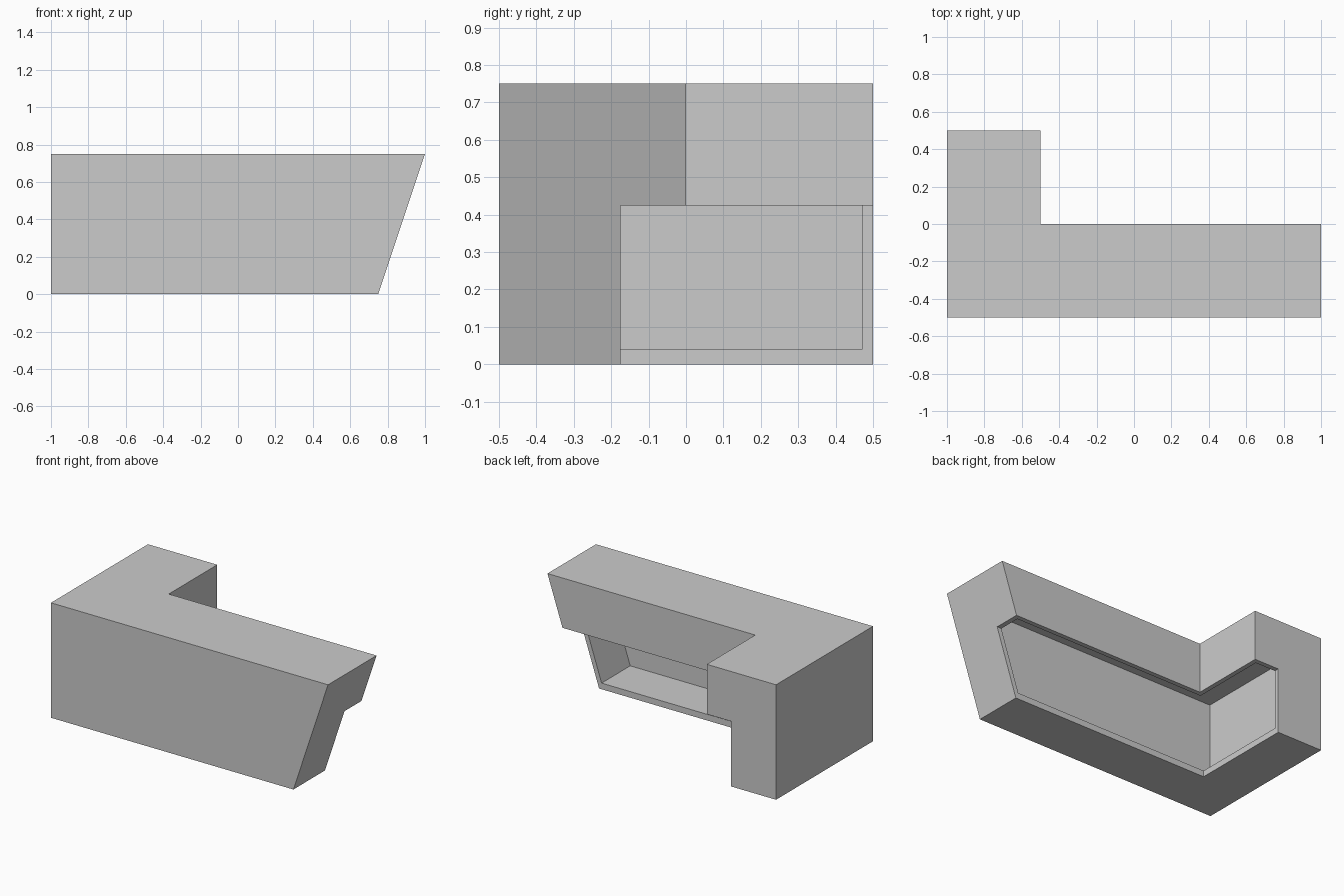
import bpy
import bmesh

cube = bpy.data.objects.get("Cube")
if cube:
    bpy.data.objects.remove(cube, do_unlink=True)

WALL = 0.03        # shell thickness
FLOOR = 0.04       # thickness of the bottom shelf
HEIGHT = 0.75
UNDERSIDE = 0.425  # height of the overhang's lower edge

grey = bpy.data.materials.new("light_grey")
grey.use_nodes = True
colour = (0.6, 0.6, 0.6, 1)
grey.diffuse_color = colour
grey.node_tree.nodes["Principled BSDF"].inputs["Base Color"].default_value = colour


def prism(name, outline, z0, z1):
    """Join a bottom and a top outline; outline(z) gives the points at height z."""
    bm = bmesh.new()
    low = [bm.verts.new((x, y, z0)) for x, y in outline(z0)]
    high = [bm.verts.new((x, y, z1)) for x, y in outline(z1)]
    bm.faces.new(low)
    bm.faces.new(high)
    for i in range(len(low)):
        j = (i + 1) % len(low)
        bm.faces.new((low[i], low[j], high[j], high[i]))
    bmesh.ops.recalc_face_normals(bm, faces=bm.faces[:])
    mesh = bpy.data.meshes.new(name)
    bm.to_mesh(mesh)
    bm.free()
    obj = bpy.data.objects.new(name, mesh)
    bpy.context.collection.objects.link(obj)
    mesh.materials.append(grey)
    return obj


def corner_plan(inset):
    """L-shaped plan with a slanted free end, shrunk inward by inset."""
    def outline(z):
        end = 0.75 + z / 3 - inset * 1.054
        left, front = -1 + inset, -0.5 + inset
        arm, back = -0.5 - inset, 0.5 - inset
        return [(left, front), (end, front), (end, -inset),
                (arm, -inset), (arm, back), (left, back)]
    return outline


def undercut_plan(z):
    return [(-0.675, -0.175), (1.3, -0.175), (1.3, 0.8), (-0.675, 0.8)]


# Counter body, with the knee space and the hollow inside cut away
counter = prism("counter_shell", corner_plan(0), 0, HEIGHT)
cutters = [
    prism("knee_space_cutter", undercut_plan, -0.2, UNDERSIDE),
    prism("hollow_cutter", corner_plan(WALL), FLOOR, HEIGHT - WALL),
]
for cutter in cutters:
    cutter.hide_render = True
    cut = counter.modifiers.new(cutter.name, "BOOLEAN")
    cut.operation = "DIFFERENCE"
    cut.solver = "EXACT"
    cut.object = cutter

# Bake the cuts and drop the cutters
bpy.context.view_layer.update()
graph = bpy.context.evaluated_depsgraph_get()
baked = bpy.data.meshes.new_from_object(counter.evaluated_get(graph))
counter.modifiers.clear()
counter.data = baked
for cutter in cutters:
    bpy.data.objects.remove(cutter, do_unlink=True)
